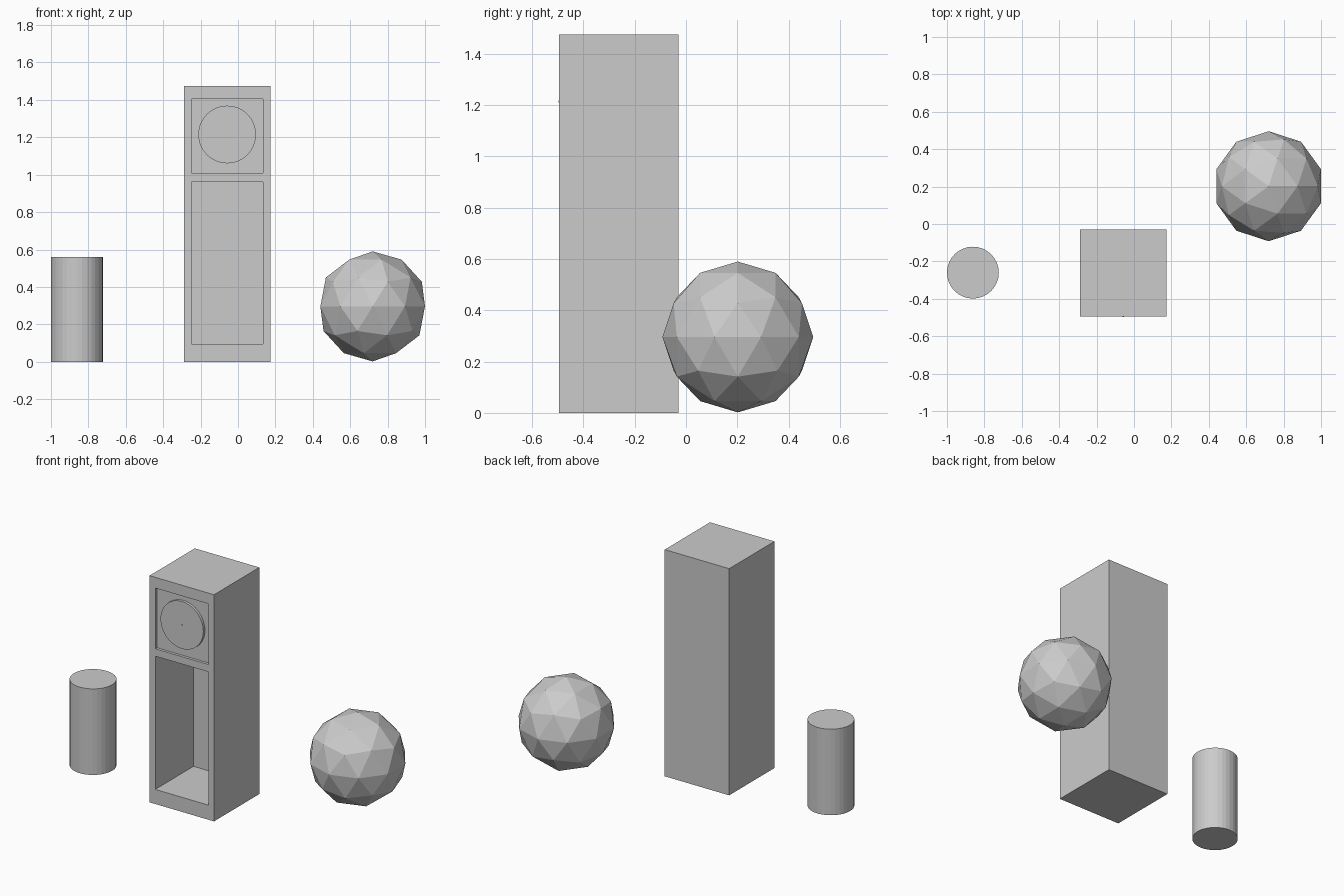
import bpy
from math import pi

if "Cube" in bpy.data.objects:
    bpy.data.objects.remove(bpy.data.objects["Cube"])

CX, FRONT = -0.058, -0.495      # case centre line and front plane


def box(name, x0, x1, y0, y1, z0, z1):
    bpy.ops.mesh.primitive_cube_add(
        size=1, location=((x0 + x1) / 2, (y0 + y1) / 2, (z0 + z1) / 2))
    ob = bpy.context.object
    ob.name = name
    ob.scale = (x1 - x0, y1 - y0, z1 - z0)
    bpy.ops.object.transform_apply(location=False, rotation=False, scale=True)
    return ob


def carve(target, name, z0, z1, depth):
    cutter = box(name, CX - 0.191, CX + 0.191, FRONT - 0.1, FRONT + depth, z0, z1)
    cutter.hide_render = True
    cutter.display_type = 'WIRE'
    mod = target.modifiers.new(name, 'BOOLEAN')
    mod.operation = 'DIFFERENCE'
    mod.solver = 'EXACT'
    mod.object = cutter


def disc(name, radius, y0, y1, z, sides=32):
    bpy.ops.mesh.primitive_cylinder_add(
        vertices=sides, radius=radius, depth=y1 - y0,
        location=(CX, (y0 + y1) / 2, z), rotation=(pi / 2, 0, 0))
    bpy.context.object.name = name


# Tall clock case with shallow dial panel and deep pendulum compartment
case = box("clock_case", CX - 0.232, CX + 0.232, FRONT, -0.03, 0, 1.475)
carve(case, "dial_panel_cutter", 1.01, 1.405, 0.018)
carve(case, "compartment_cutter", 0.095, 0.962, 0.393)

# Raised dial and its centre pin
disc("clock_dial", 0.154, FRONT + 0.001, FRONT + 0.02, 1.215, 64)
disc("dial_pin", 0.004, FRONT - 0.003, FRONT + 0.005, 1.215, 12)

# Upright cylinder on the left
bpy.ops.mesh.primitive_cylinder_add(
    vertices=32, radius=0.1385, depth=0.56, location=(-0.8615, -0.26, 0.28))
bpy.context.object.name = "cylinder_post"

# Faceted ball on the right
bpy.ops.mesh.primitive_ico_sphere_add(
    subdivisions=2, radius=0.294, location=(0.72, 0.202, 0.296))
bpy.context.object.name = "faceted_ball"
